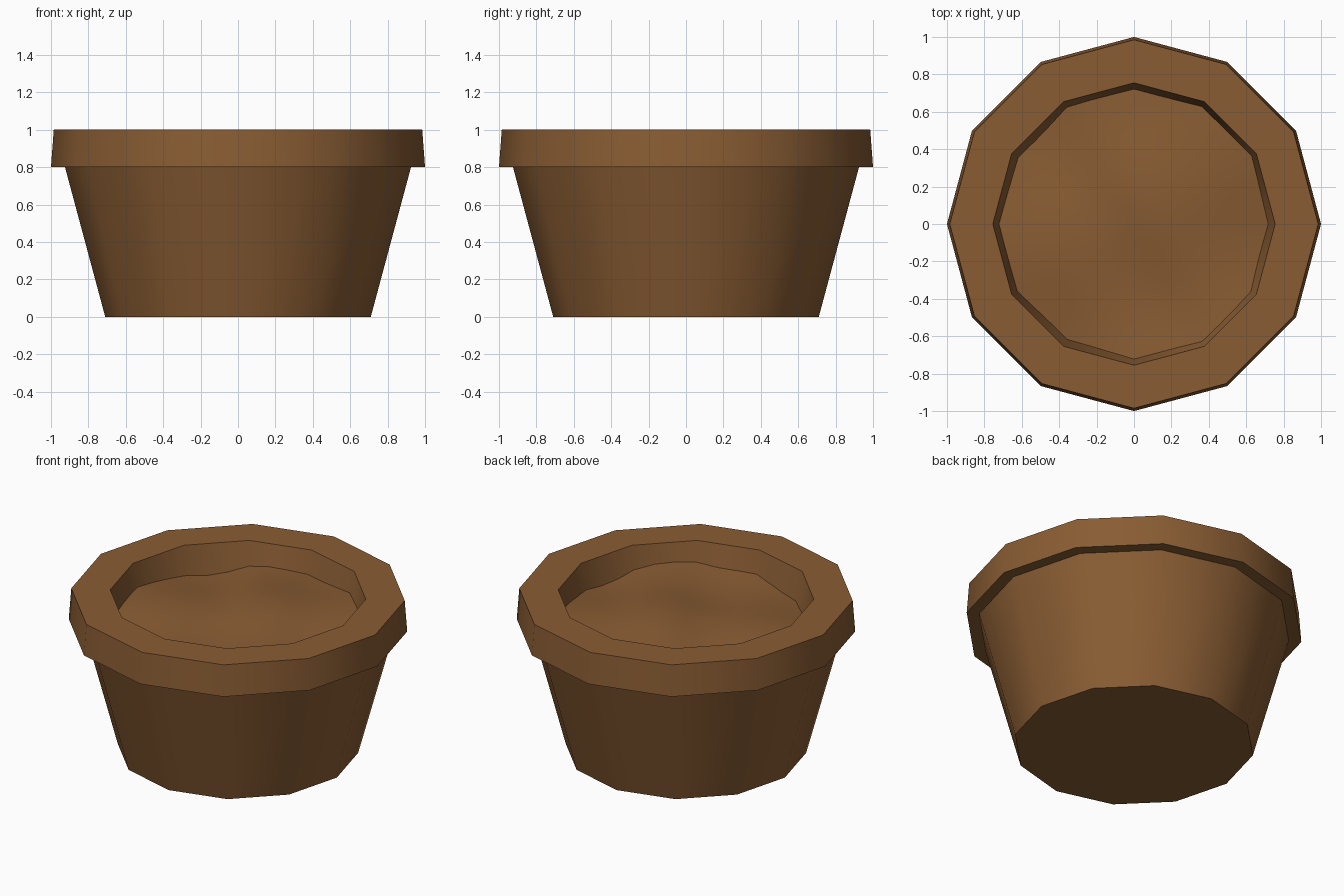
import bpy, bmesh, math

if "Cube" in bpy.data.objects:
    bpy.data.objects.remove(bpy.data.objects["Cube"])

SIDES = 12
brown = bpy.data.materials.new("terracotta brown")
brown.diffuse_color = (0.25, 0.108, 0.033, 1)
brown.use_nodes = True
brown.node_tree.nodes["Principled BSDF"].inputs["Base Color"].default_value = brown.diffuse_color


def finish(name, bm, angle):
    bmesh.ops.recalc_face_normals(bm, faces=bm.faces)
    mesh = bpy.data.meshes.new(name)
    bm.to_mesh(mesh)
    bm.free()
    obj = bpy.data.objects.new(name, mesh)
    bpy.context.collection.objects.link(obj)
    mesh.materials.append(brown)
    bpy.ops.object.select_all(action='DESELECT')
    bpy.context.view_layer.objects.active = obj
    obj.select_set(True)
    bpy.ops.object.shade_smooth_by_angle(angle=math.radians(angle))
    return obj


def ring(bm, r, z, n=SIDES):
    return [bm.verts.new((r * math.cos(2 * math.pi * i / n),
                          r * math.sin(2 * math.pi * i / n), z)) for i in range(n)]


def bridge(bm, a, b):
    n = len(a)
    for i in range(n):
        bm.faces.new((a[i], a[(i + 1) % n], b[(i + 1) % n], b[i]))


# Pot: tapered body, overhanging rim and inner wall in one profile
bm = bmesh.new()
profile = [(0.71, 0), (0.925, 0.8), (1.0, 0.8), (0.985, 1.0), (0.755, 1.0), (0.70, 0.76)]
rings = [ring(bm, r, z) for r, z in profile]
for a, b in zip(rings, rings[1:]):
    bridge(bm, a, b)
bm.faces.new(rings[0])
bm.faces.new(rings[-1])
finish("pot", bm, 35)


# Soil: gently uneven surface inside the rim
def soil_height(x, y):
    return (0.86 + 0.022 * math.sin(4.2 * x + 1.3 * y + 0.6)
            + 0.018 * math.sin(5.1 * y - 2.4 * x + 1.0)
            + 0.012 * math.sin(8.5 * x + 6.0 * y))


bm = bmesh.new()
steps = 7
loops = [ring(bm, 0.735 * k / steps, 0, 36) for k in range(1, steps + 1)]
apothem = math.cos(math.pi / SIDES)
for loop in loops:
    for i, v in enumerate(loop):
        # pull the points onto a twelve-sided outline
        off = (2 * math.pi * i / 36) % (2 * math.pi / SIDES) - math.pi / SIDES
        s = apothem / math.cos(off)
        v.co.x *= s
        v.co.y *= s
        v.co.z = soil_height(v.co.x, v.co.y)
for a, b in zip(loops, loops[1:]):
    bridge(bm, a, b)
centre = bm.verts.new((0, 0, soil_height(0, 0)))
for i in range(36):
    bm.faces.new((centre, loops[0][i], loops[0][(i + 1) % 36]))
soil = finish("soil", bm, 60)
